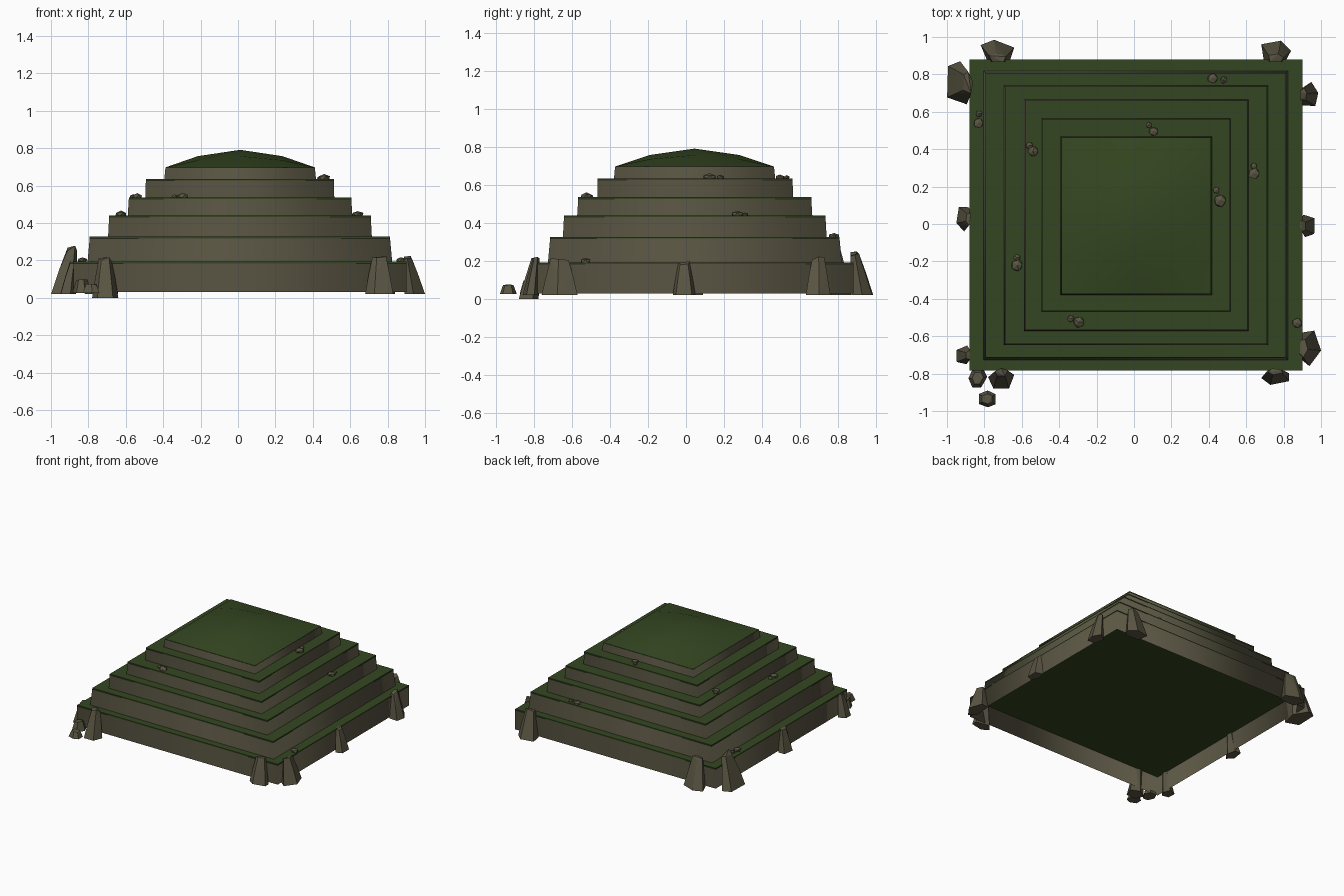
import bpy, bmesh, math, random
from mathutils import Vector

if "Cube" in bpy.data.objects:
    bpy.data.objects.remove(bpy.data.objects["Cube"])

random.seed(7)

def material(name, rgb):
    m = bpy.data.materials.new(name)
    m.diffuse_color = (*rgb, 1)
    m.use_nodes = True
    m.node_tree.nodes["Principled BSDF"].inputs["Base Color"].default_value = m.diffuse_color
    return m

STONE = material("brown stone", (0.102, 0.091, 0.056))
GRASS = material("dark grass", (0.034, 0.062, 0.015))

def finish(name, bm, mat, smooth=False):
    bmesh.ops.recalc_face_normals(bm, faces=bm.faces)
    me = bpy.data.meshes.new(name)
    bm.to_mesh(me)
    bm.free()
    ob = bpy.data.objects.new(name, me)
    me.materials.append(mat)
    bpy.context.collection.objects.link(ob)
    for p in me.polygons:
        p.use_smooth = smooth
    return ob

def ring(bm, x0, x1, y0, y1, z):
    return [bm.verts.new(p) for p in ((x0, y0, z), (x1, y0, z), (x1, y1, z), (x0, y1, z))]

def band(bm, a, b):
    for i in range(len(a)):
        j = (i + 1) % len(a)
        bm.faces.new((a[i], a[j], b[j], b[i]))

# Terraces: x0, x1, y0, y1, bottom z, top z, inward taper of the wall
tiers = [(-0.88, 0.90, -0.782, 0.88, 0.03, 0.190, 0.0),
         (-0.805, 0.825, -0.727, 0.82, 0.185, 0.324, 0.012),
         (-0.695, 0.716, -0.648, 0.74, 0.32, 0.437, 0.006),
         (-0.59, 0.612, -0.573, 0.665, 0.43, 0.533, 0.006),
         (-0.495, 0.515, -0.467, 0.563, 0.525, 0.632, 0.002),
         (-0.395, 0.418, -0.38, 0.47, 0.625, 0.702, 0.007)]
for n, (x0, x1, y0, y1, z0, z1, t) in enumerate(tiers, 1):
    # open stone wall
    bm = bmesh.new()
    low = ring(bm, x0, x1, y0, y1, z0)
    high = ring(bm, x0 + t, x1 - t, y0 + t, y1 - t, z1 - 0.006)
    band(bm, low, high)
    finish(f"terrace_wall_{n}", bm, STONE, True)
    # thin grass slab on the wall
    if n < 6:
        bm = bmesh.new()
        low = ring(bm, x0 + t, x1 - t, y0 + t, y1 - t, z1 - 0.006)
        high = ring(bm, x0 + t, x1 - t, y0 + t, y1 - t, z1 + 0.003)
        band(bm, low, high)
        bm.faces.new(low)
        bm.faces.new(high)
        finish(f"terrace_grass_{n}", bm, GRASS)

# Gently domed grass summit
bm = bmesh.new()
bmesh.ops.create_grid(bm, x_segments=4, y_segments=4, size=1)
for v in bm.verts:
    u, w = (math.copysign(abs(c) ** 0.82, c) if abs(c) > 1e-4 else 0 for c in v.co.xy)
    h = 0.094 * (1 - abs(u) ** 1.8) * (1 - abs(w) ** 1.8)
    v.co = (0.0115 + u * 0.3995, 0.045 + w * 0.418, 0.697 + h)
finish("summit_grass", bm, GRASS, True)

def rock(name, base, top, z0, z1, sides=5):
    """Faceted lump between two boxes (x0, x1, y0, y1) at z0 and z1."""
    bm = bmesh.new()
    turn = random.random()
    jit = [random.uniform(-0.2, 0.2) for _ in range(sides)]
    for f in (0, 0.5, 1):
        box = [a + (b - a) * f for a, b in zip(base, top)]
        cx, cy = (box[0] + box[1]) / 2, (box[2] + box[3]) / 2
        rx, ry = (box[1] - box[0]) / 2, (box[3] - box[2]) / 2
        for i in range(sides):
            a = math.tau * (i + turn + jit[i]) / sides
            z = z0 + (z1 - z0) * f
            if f == 1:
                z -= random.uniform(0, 0.12) * (z1 - z0)
            # squarish outline that fills its box
            c, s = (max(-1, min(1, 1.2 * k)) for k in (math.cos(a), math.sin(a)))
            bm.verts.new((cx + rx * c, cy + ry * s, z))
    bmesh.ops.convex_hull(bm, input=bm.verts)
    bmesh.ops.delete(bm, geom=[v for v in bm.verts if not v.link_faces], context='VERTS')
    finish(name, bm, STONE)

# Standing stones leaning on the base: footprint, height, lean direction
standing = [(-0.82, -0.64, 0.87, 0.985, 0.25, 0, -1),
            (-1.0, -0.865, 0.64, 0.87, 0.28, 1, 0),
            (-0.95, -0.87, -0.04, 0.09, 0.20, 1, 0),
            (-0.95, -0.87, -0.75, -0.65, 0.20, 1, 0),
            (-0.78, -0.64, -0.88, -0.775, 0.22, 0, 1),
            (0.68, 0.83, -0.86, -0.775, 0.23, 0, 1),
            (0.89, 1.0, -0.76, -0.57, 0.22, -1, 0),
            (0.89, 0.965, -0.07, 0.05, 0.20, -1, 0),
            (0.89, 0.985, 0.63, 0.76, 0.23, -1, 0),
            (0.68, 0.84, 0.87, 0.98, 0.24, 0, -1)]
for n, (x0, x1, y0, y1, h, dx, dy) in enumerate(standing, 1):
    cx, cy = (x0 + x1) / 2, (y0 + y1) / 2
    hx, hy = (x1 - x0) / 2, (y1 - y0) / 2
    rx, ry = hx * (0.4 if dx else 0.5), hy * (0.4 if dy else 0.5)
    cx += dx * (hx - rx * 0.8)
    cy += dy * (hy - ry * 0.8)
    rock(f"standing_stone_{n}", (x0, x1, y0, y1), (cx - rx, cx + rx, cy - ry, cy + ry),
         0.0 if n == 5 else 0.02, h)

# Fallen boulders by the front left corner
for n, (x, y, r, h) in enumerate([(-0.835, -0.825, 0.05, 0.10), (-0.785, -0.935, 0.045, 0.075)], 1):
    rock(f"boulder_{n}", (x - r, x + r, y - r, y + r),
         (x - r * .6, x + r * .6, y - r * .6, y + r * .6), 0.025, h, 6)

# Pebbles on the terraces: x, y, radius, resting height
pebbles = [(-.83, .54, .03, .19), (-.83, .59, .02, .19), (-.56, .42, .022, .53), (-.54, .39, .032, .53),
           (-.625, -.18, .02, .435), (-.625, -.22, .034, .435), (-.34, -.505, .02, .53),
           (-.295, -.525, .033, .53), (.08, .53, .018, .63), (.105, .495, .027, .63),
           (.44, .18, .02, .63), (.46, .125, .036, .63), (.64, .31, .018, .435), (.64, .27, .034, .435),
           (.42, .78, .03, .32), (.48, .77, .022, .32), (.87, -.53, .03, .19)]
for n, (x, y, r, z) in enumerate(pebbles, 1):
    bm = bmesh.new()
    bmesh.ops.create_icosphere(bm, subdivisions=1, radius=1)
    for v in bm.verts:
        k = random.uniform(0.85, 1.1)
        v.co = Vector((x + v.co.x * r * k, y + v.co.y * r * k, z + 0.01 + v.co.z * r * 0.6 * k))
    finish(f"pebble_{n}", bm, STONE)
